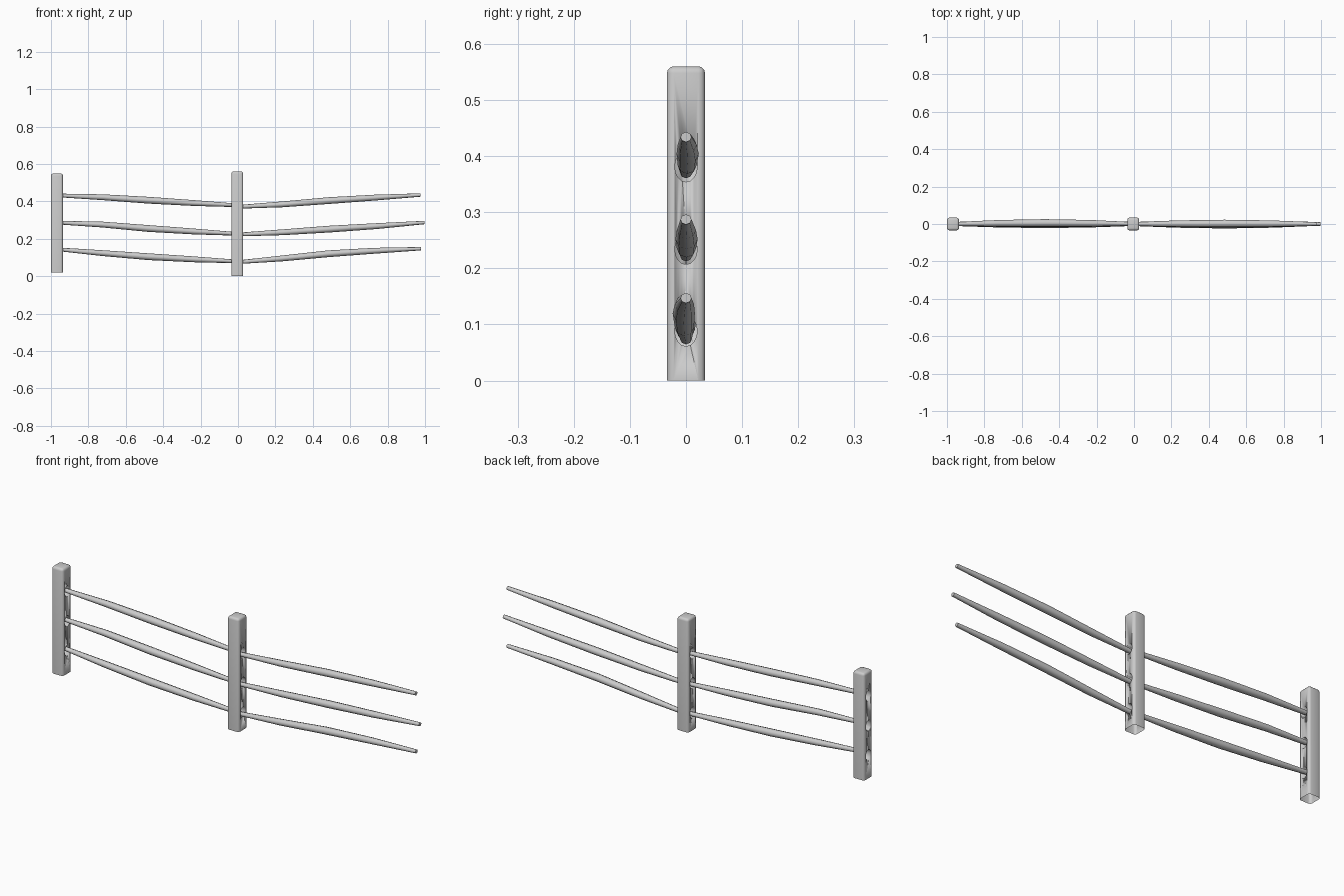
import bpy, bmesh, math
from mathutils import Vector, Matrix

if "Cube" in bpy.data.objects:
    bpy.data.objects.remove(bpy.data.objects["Cube"])

def finish(bm, name, angle=40):
    bmesh.ops.recalc_face_normals(bm, faces=bm.faces[:])
    me = bpy.data.meshes.new(name)
    bm.to_mesh(me)
    bm.free()
    ob = bpy.data.objects.new(name, me)
    bpy.context.collection.objects.link(ob)
    bpy.ops.object.select_all(action='DESELECT')
    bpy.context.view_layer.objects.active = ob
    ob.select_set(True)
    bpy.ops.object.shade_smooth_by_angle(angle=math.radians(angle))
    return ob

# Square post, rounded corners and top, three oval rail holes, open underside
def post(name, x, z0, z1, holes):
    bm = bmesh.new()
    bmesh.ops.create_cube(bm, size=1, matrix=Matrix.Translation((x, 0, (z0 + z1) / 2))
                          @ Matrix.Diagonal((0.064, 0.068, z1 - z0, 1)))
    edges = [e for e in bm.edges if max(v.co.z for v in e.verts) > z0 + 0.01]
    bmesh.ops.bevel(bm, geom=edges, offset=0.012, segments=3, profile=0.5, affect='EDGES')
    ob = finish(bm, name)

    cb = bmesh.new()
    for z in holes:
        bmesh.ops.create_cone(cb, cap_ends=True, segments=16, radius1=1, radius2=1, depth=1,
                              matrix=Matrix.Translation((x, 0, z))
                              @ Matrix.Diagonal((0.2, 0.020, 0.027, 1))
                              @ Matrix.Rotation(math.pi / 2, 4, 'Y'))
    cutter = finish(cb, name + "_hole_cutter")
    cutter.hide_render = True
    mod = ob.modifiers.new("holes", 'BOOLEAN')
    mod.operation, mod.solver, mod.object = 'DIFFERENCE', 'EXACT', cutter
    bpy.context.view_layer.update()
    me = bpy.data.meshes.new_from_object(ob.evaluated_get(bpy.context.evaluated_depsgraph_get()))
    ob.modifiers.clear()
    bpy.data.objects.remove(cutter)
    bm = bmesh.new()
    bm.from_mesh(me)
    bottom = [f for f in bm.faces if all(v.co.z < z0 + 1e-4 for v in f.verts)]
    bmesh.ops.delete(bm, geom=bottom, context='FACES')
    bm.to_mesh(me)
    bm.free()
    ob.data = me

# Whittled pole: rings along x through (x, y, z, radius) stations
def rail(name, stations, sides=8):
    bm = bmesh.new()
    rings = []
    for x, y, z, r in stations:
        rings.append([bm.verts.new((x, y + 1.1 * r * math.cos(2 * math.pi * i / sides),
                                    z + r * math.sin(2 * math.pi * i / sides)))
                      for i in range(sides)])
    for a, b in zip(rings, rings[1:]):
        for i in range(sides):
            j = (i + 1) % sides
            bm.faces.new((a[i], a[j], b[j], b[i]))
    bm.faces.new(rings[0])
    bm.faces.new(rings[-1])
    finish(bm, name, 50)

post("left_post", -0.968, 0.02, 0.549, (0.429, 0.281, 0.136))
post("middle_post", -0.004, 0.0, 0.56, (0.381, 0.234, 0.088))

# Each rail: start x, end x, z at start / quarter / middle / three quarters / end, sideways bow
rails = {
    "left_top_rail": (-0.965, 0.01, (0.432, 0.422, 0.406, 0.391, 0.378), 0.006),
    "left_middle_rail": (-0.97, 0.01, (0.287, 0.276, 0.255, 0.239, 0.225), 0.003),
    "left_bottom_rail": (-0.965, 0.01, (0.144, 0.123, 0.104, 0.090, 0.078), -0.002),
    "right_top_rail": (-0.01, 0.977, (0.370, 0.384, 0.404, 0.420, 0.434), 0.003),
    "right_middle_rail": (-0.01, 0.998, (0.222, 0.235, 0.252, 0.268, 0.287), 0.001),
    "right_bottom_rail": (-0.01, 0.978, (0.074, 0.095, 0.120, 0.136, 0.147), -0.004),
}
radii = (0.0095, 0.0155, 0.018, 0.0155, 0.009)
for name, (x0, x1, zs, bow) in rails.items():
    rail(name, [(x0 + (x1 - x0) * i / 4, bow * math.sin(math.pi * i / 4), z, r)
                for i, (z, r) in enumerate(zip(zs, radii))])
